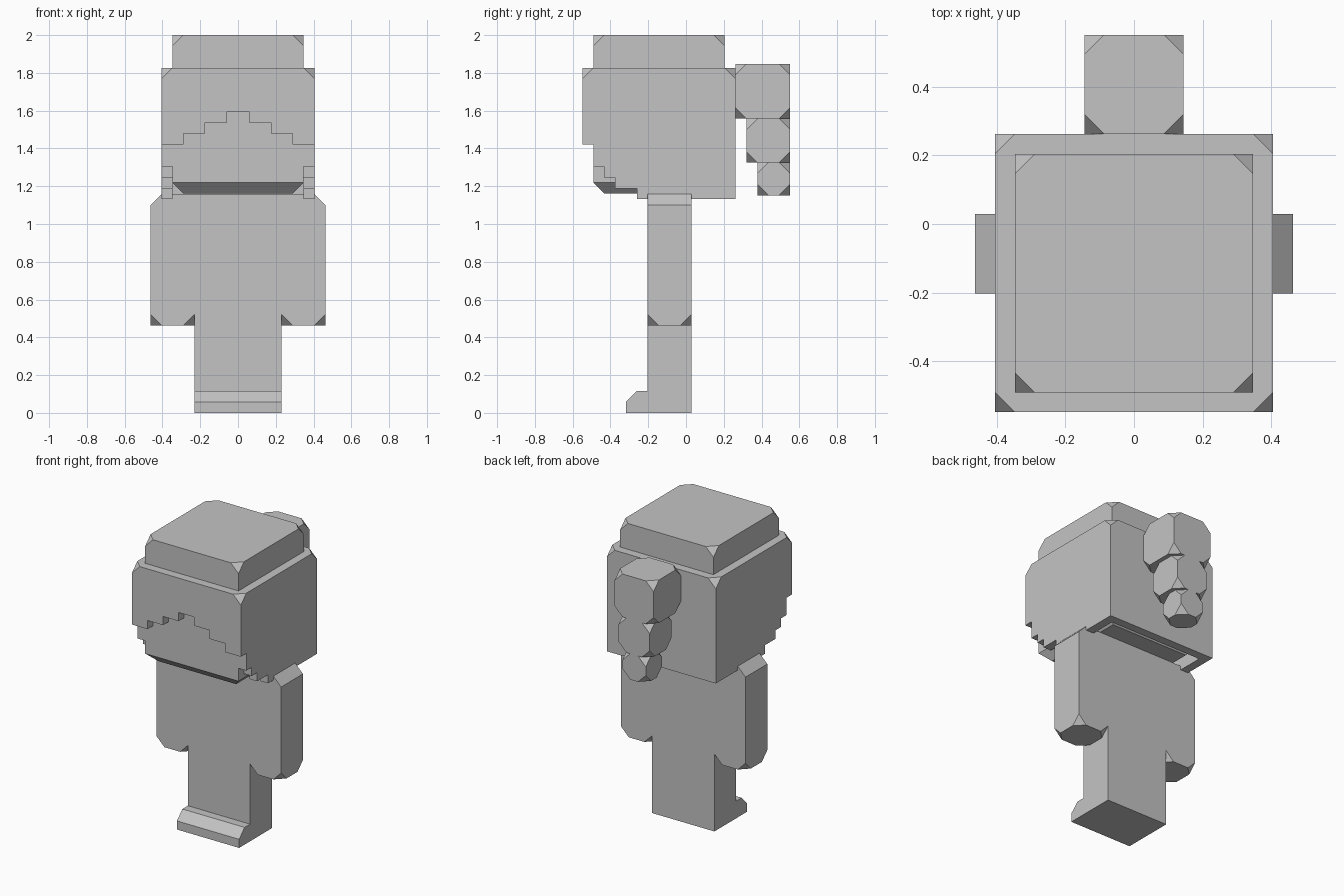
import bpy
import bmesh
from mathutils import Vector

if "Cube" in bpy.data.objects:
    bpy.data.objects.remove(bpy.data.objects["Cube"], do_unlink=True)

U = 0.0579        # edge length of one block
CAP_TOP = 1.826   # top of the hair shell
CAP_LOW = CAP_TOP - 4 * U
BACK = 0.262      # rear of the hair shell
FRONT = BACK - 14 * U

grey = bpy.data.materials.new("plain_grey")
grey.use_nodes = True
colour = (0.55, 0.55, 0.55, 1)
grey.diffuse_color = colour
grey.node_tree.nodes["Principled BSDF"].inputs["Base Color"].default_value = colour


def finish(name, bm):
    bmesh.ops.recalc_face_normals(bm, faces=bm.faces[:])
    mesh = bpy.data.meshes.new(name)
    bm.to_mesh(mesh)
    bm.free()
    mesh.materials.append(grey)
    obj = bpy.data.objects.new(name, mesh)
    bpy.context.collection.objects.link(obj)
    return obj


def box(name, low, high, cut_corners=None, cut_edges=None):
    """Box whose chosen corners or edges (rule on -1..1 position) are cut by one block."""
    bm = bmesh.new()
    bmesh.ops.create_cube(bm, size=2)
    corners = [v for v in bm.verts if cut_corners and cut_corners(v.co)]
    edges = [e for e in bm.edges if cut_edges and all(cut_edges(v.co) for v in e.verts)]
    low, high = Vector(low), Vector(high)
    for v in bm.verts:
        v.co = (low + high) / 2 + v.co * (high - low) / 2
    if edges:
        bmesh.ops.bevel(bm, geom=edges, offset=U, offset_type='OFFSET',
                        segments=1, profile=0.5, affect='EDGES')
    corners = [v for v in corners if v.is_valid]
    if corners:
        bmesh.ops.bevel(bm, geom=corners, offset=U, offset_type='OFFSET',
                        segments=1, profile=0.5, affect='VERTICES')
    return finish(name, bm)


def slab(name, points, place, direction):
    """Outline placed in space and extruded along a direction."""
    bm = bmesh.new()
    face = bm.faces.new([bm.verts.new(place(a, b)) for a, b in points])
    out = bmesh.ops.extrude_face_region(bm, geom=[face])
    moved = [g for g in out["geom"] if isinstance(g, bmesh.types.BMVert)]
    bmesh.ops.translate(bm, verts=moved, vec=direction)
    return finish(name, bm)


def top(c):
    return c.z > 0


def bottom(c):
    return c.z < 0


# Head: top corners cut, bottom edges bevelled
box("head", (-6 * U, FRONT + U, 1.161), (6 * U, BACK - U, 2.0), top, bottom)

# Hair band around the upper head
box("hair_cap", (-7 * U, FRONT, CAP_LOW), (7 * U, BACK, CAP_TOP), top)

# Stepped fringe and side hair, mirrored
fringe = [(1, 0), (7, 0), (7, -3), (5, -3), (5, -2), (3, -2), (3, -1), (1, -1)]
locks = [(1, 0), (14, 0), (14, -8), (5, -8), (5, -7), (3, -7),
         (3, -6), (2, -6), (2, -5), (1, -5)]
for side, s in (("left", 1), ("right", -1)):
    slab(side + "_fringe", fringe,
         lambda a, b: (s * a * U, FRONT, CAP_LOW + b * U), (0, U, 0))
    slab(side + "_side_hair", locks,
         lambda a, b: (s * 6 * U, FRONT + a * U, CAP_LOW + b * U), (s * U, 0, 0))
box("back_hair", (-6 * U, BACK - U, CAP_LOW - 8 * U), (6 * U, BACK, CAP_LOW))

# Ponytail: three shrinking blocks with every corner cut
z = 1.847
for name, n in (("upper", 5), ("middle", 4), ("lower", 3)):
    h = n * U / 2
    box("ponytail_" + name, (-h, BACK + (5 - n) * U, z - n * U),
        (h, BACK + 5 * U, z), lambda c: True)
    z -= n * U

# Body and legs in one block
Y0, Y1 = -0.203, 0.029
box("body", (-4 * U, Y0, 0), (4 * U, Y1, 20 * U))

# Arms: sloped outer shoulder, cut corners at the hand
for side, s in (("left", 1), ("right", -1)):
    x0, x1 = sorted((s * 4 * U, s * 8 * U))
    box(side + "_arm", (x0, Y0, 8 * U), (x1, Y1, 20 * U), bottom,
        lambda c: c.z > 0 and c.x * s > 0)

# Feet with a sloped toe
slab("feet", [(0, 0), (2, 0), (2, 1), (1, 2), (0, 2)],
     lambda a, b: (-4 * U, Y0 - a * U, b * U), (8 * U, 0, 0))
